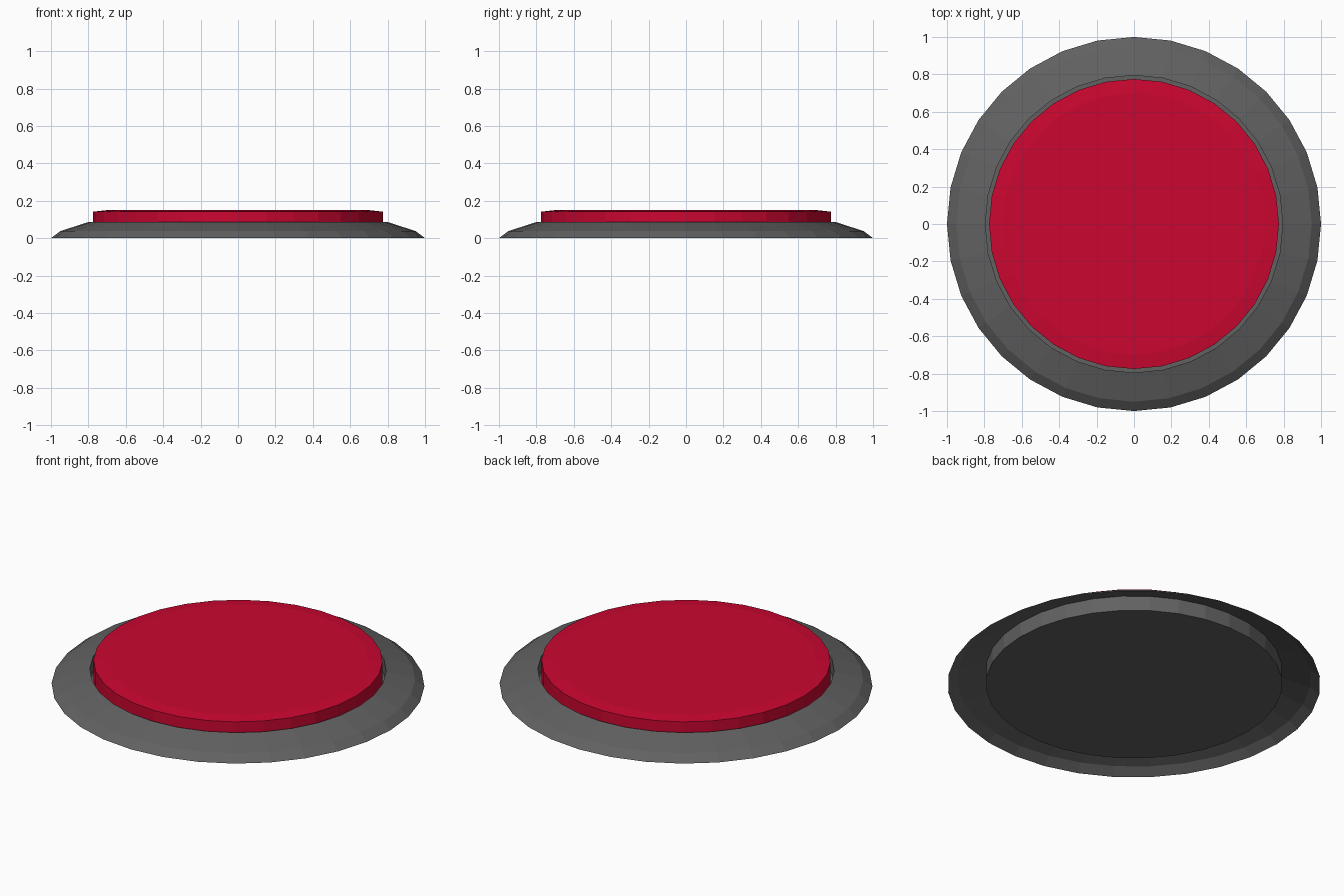
import bpy, bmesh
from math import cos, sin, tau

if "Cube" in bpy.data.objects:
    bpy.data.objects.remove(bpy.data.objects["Cube"])

SIDES = 32


def lathe(name, profile, color):
    """Spin (radius, z) points round z and cap the last ring. Flat shaded."""
    bm = bmesh.new()
    rings = [[bm.verts.new((r * cos(tau * i / SIDES), r * sin(tau * i / SIDES), z))
              for i in range(SIDES)] for r, z in profile]
    for a, b in zip(rings, rings[1:]):
        for i in range(SIDES):
            j = (i + 1) % SIDES
            bm.faces.new((a[i], a[j], b[j], b[i]))
    bm.faces.new(rings[-1])
    mesh = bpy.data.meshes.new(name)
    bm.to_mesh(mesh)
    bm.free()
    mat = bpy.data.materials.new(name + "_color")
    mat.diffuse_color = color
    mat.use_nodes = True
    mat.node_tree.nodes["Principled BSDF"].inputs["Base Color"].default_value = mat.diffuse_color
    mesh.materials.append(mat)
    obj = bpy.data.objects.new(name, mesh)
    bpy.context.collection.objects.link(obj)
    return obj


# Sloped rim, hollow underneath, with a recessed floor for the button
lathe("base_rim", [(1.0, 0.0), (0.95, 0.038), (0.795, 0.088), (0.795, 0.0)],
      (0.12, 0.12, 0.12, 1))

# Red push button with a shallow bevelled top
lathe("button", [(0.775, 0.0), (0.775, 0.142), (0.70, 0.15)],
      (0.6, 0.002, 0.03, 1))
